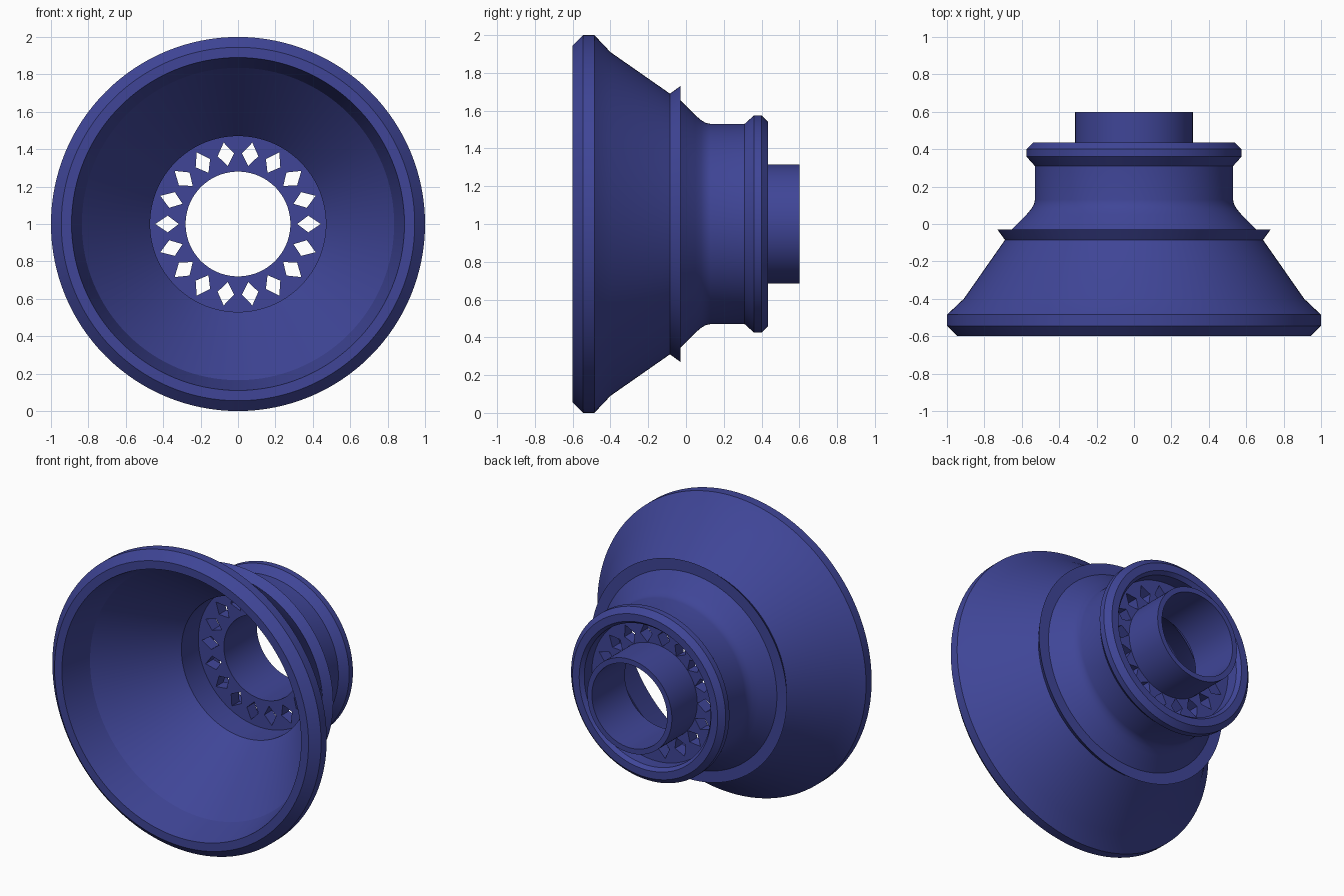
import bpy, bmesh, math

if "Cube" in bpy.data.objects:
    bpy.data.objects.remove(bpy.data.objects["Cube"])

SEGS = 128
blue = bpy.data.materials.new("deep_blue")
blue.diffuse_color = (0.05, 0.06, 0.31, 1)
blue.use_nodes = True
blue.node_tree.nodes["Principled BSDF"].inputs["Base Color"].default_value = blue.diffuse_color


def make_object(name, bm):
    bmesh.ops.recalc_face_normals(bm, faces=bm.faces[:])
    mesh = bpy.data.meshes.new(name)
    bm.to_mesh(mesh)
    bm.free()
    mesh.materials.append(blue)
    obj = bpy.data.objects.new(name, mesh)
    bpy.context.collection.objects.link(obj)
    return obj


def polar(r, a, y):
    return (r * math.cos(a), y, 1 + r * math.sin(a))


def lathe(name, profile):
    """Spin a closed (radius, y) outline about the horizontal y axis."""
    bm = bmesh.new()
    rings = [[bm.verts.new(polar(r, 2 * math.pi * i / SEGS, y)) for r, y in profile]
             for i in range(SEGS)]
    n = len(profile)
    for i in range(SEGS):
        a, b = rings[i], rings[(i + 1) % SEGS]
        for j in range(n):
            k = (j + 1) % n
            bm.faces.new((a[j], a[k], b[k], b[j]))
    return make_object(name, bm)


def smooth(obj):
    bpy.ops.object.select_all(action='DESELECT')
    obj.select_set(True)
    bpy.context.view_layer.objects.active = obj
    bpy.ops.object.shade_smooth_by_angle(angle=math.radians(20))


# Flared hollow shell: rim, cone, undercut flange, neck and rear collar
shell = lathe("flared_shell", [
    (0.945, -0.60), (1.0, -0.545), (1.0, -0.485), (0.91, -0.40),
    (0.69, -0.085), (0.73, -0.03), (0.655, -0.03),
    (0.575, 0.05), (0.55, 0.08), (0.535, 0.105), (0.53, 0.13),
    (0.53, 0.31), (0.575, 0.36), (0.575, 0.40), (0.54, 0.435),
    (0.49, 0.435), (0.47, 0.41), (0.47, 0.07),
    (0.835, -0.38), (0.89, -0.60)])
smooth(shell)

# Open tube through the centre
tube = lathe("centre_tube", [(0.28, 0.25), (0.28, 0.60), (0.315, 0.60), (0.315, 0.25)])
smooth(tube)

# Ring plate joining tube and neck
plate = lathe("vent_plate", [(0.30, 0.25), (0.30, 0.33), (0.48, 0.33), (0.48, 0.25)])

# Eighteen diamond vents cut through the plate
bm = bmesh.new()
for i in range(18):
    t = math.radians(20 * i)
    w = 0.118
    corners = [(0.316, t), (0.378, t + w), (0.442, t), (0.378, t - w)]
    front = [bm.verts.new(polar(r, a, 0.2)) for r, a in corners]
    back = [bm.verts.new(polar(r, a, 0.4)) for r, a in corners]
    bm.faces.new(front)
    bm.faces.new(back[::-1])
    for j in range(4):
        k = (j + 1) % 4
        bm.faces.new((front[k], front[j], back[j], back[k]))
cutter = make_object("vent_cutter", bm)
cutter.hide_render = True
cutter.hide_viewport = True

cut = plate.modifiers.new("vents", 'BOOLEAN')
cut.operation = 'DIFFERENCE'
cut.solver = 'EXACT'
cut.object = cutter
